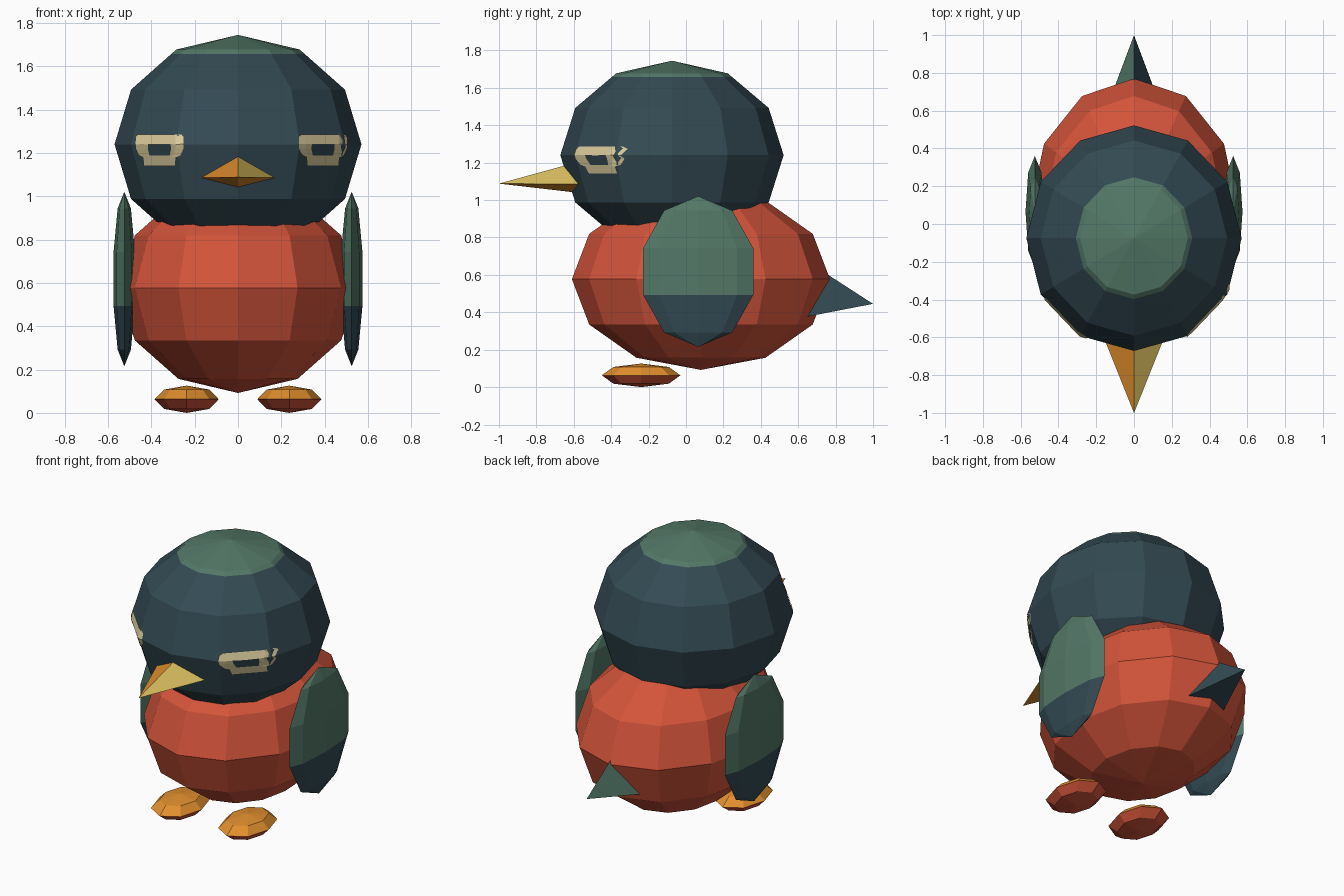
import bpy, bmesh
from mathutils import Vector
from mathutils.bvhtree import BVHTree

if "Cube" in bpy.data.objects:
    bpy.data.objects.remove(bpy.data.objects["Cube"])


def material(name, srgb):
    m = bpy.data.materials.new(name)
    m.diffuse_color = [((c + 0.055) / 1.055) ** 2.4 for c in srgb] + [1]
    m.use_nodes = True
    m.node_tree.nodes["Principled BSDF"].inputs["Base Color"].default_value = m.diffuse_color
    return m


TEAL = material("dark_teal", (0.20, 0.29, 0.325))
GREEN = material("moss_green", (0.325, 0.47, 0.405))
RED = material("brick_red", (0.83, 0.33, 0.23))
ORANGE = material("orange", (0.88, 0.56, 0.18))
YELLOW = material("pale_yellow", (0.87, 0.76, 0.38))
CREAM = material("cream", (0.86, 0.80, 0.61))


def finish(name, bm, mats, rule=None):
    """Turn a bmesh into an object; rule(face) picks the material slot."""
    if rule:
        for f in bm.faces:
            f.material_index = rule(f)
    me = bpy.data.meshes.new(name)
    bm.to_mesh(me)
    bm.free()
    for m in mats:
        me.materials.append(m)
    ob = bpy.data.objects.new(name, me)
    bpy.context.collection.objects.link(ob)
    return ob


def ball(center, radii, segs, rings):
    """Faceted ellipsoid."""
    bm = bmesh.new()
    bmesh.ops.create_uvsphere(bm, u_segments=segs, v_segments=rings, radius=1)
    for v in bm.verts:
        v.co = Vector(c + r * p for c, r, p in zip(center, radii, v.co))
    return bm


def spike(name, tip, base, mats, rule):
    """Pyramid from a tip and a ring of base points."""
    bm = bmesh.new()
    t = bm.verts.new(tip)
    ring = [bm.verts.new(p) for p in base]
    for a, b in zip(ring, ring[1:] + ring[:1]):
        bm.faces.new((t, a, b))
    bm.faces.new(ring)
    bmesh.ops.recalc_face_normals(bm, faces=bm.faces)
    bm.normal_update()
    return finish(name, bm, mats, rule)


# Body
finish("body", ball((0, 0.08, 0.577), (0.55, 0.69, 0.485), 12, 6), [RED])

# Head, with the crown cut off as a second colour
CROWN_Z = 1.657
bm = ball((0, -0.075, 1.24), (0.57, 0.597, 0.505), 12, 6)
head_surface = BVHTree.FromBMesh(bm)
bmesh.ops.bisect_plane(bm, geom=bm.verts[:] + bm.edges[:] + bm.faces[:],
                       plane_co=(0, 0, CROWN_Z), plane_no=(0, 0, 1))
finish("head", bm, [TEAL, GREEN],
       lambda f: int(f.calc_center_median().z > CROWN_Z))

# Eyes: thin plates laid on the head facets, with an open slot
EYE_ROWS = [(1.285, 0.10), (1.272, 0.11), (1.24, 0.11), (1.222, 0.11),
            (1.19, 0.095), (1.18, 0.075), (1.142, 0.072)]
EYE_COLS = [-1, -0.75, -0.48, 0, 0.48, 0.68, 1]


def eye(name, cx):
    bm = bmesh.new()
    grid = []
    for z, half in EYE_ROWS:
        row = []
        for u in EYE_COLS:
            hit, normal, _, _ = head_surface.ray_cast(
                Vector((cx + u * half, -3, z)), Vector((0, 1, 0)))
            row.append(bm.verts.new(hit + normal * 0.005))
        grid.append(row)
    for i in range(len(EYE_ROWS) - 1):
        for j in range(len(EYE_COLS) - 1):
            if i in (2, 3) and j in (2, 3):
                continue
            bm.faces.new((grid[i][j], grid[i + 1][j],
                          grid[i + 1][j + 1], grid[i][j + 1]))
    finish(name, bm, [CREAM])


eye("eye_left", -0.36)
eye("eye_right", 0.39)

# Beak: the upper right face is paler
spike("beak", (0, -1, 1.088),
      [(-0.2, -0.5, 1.085), (0, -0.5, 1.225), (0.2, -0.5, 1.085), (0, -0.5, 1.03)],
      [ORANGE, YELLOW],
      lambda f: int(f.normal.z > 0.1 and f.normal.x > 0.1))

# Tail: the upper left face is green
spike("tail", (0, 1, 0.445),
      [(0, 0.66, 0.665), (0.165, 0.56, 0.36), (-0.165, 0.56, 0.36)],
      [TEAL, GREEN],
      lambda f: int(f.normal.x < -0.1 and f.normal.z > 0))

# Wings and feet, one on each side
for side, s in (("left", -1), ("right", 1)):
    finish("wing_" + side, ball((s * 0.525, 0.065, 0.618), (0.052, 0.31, 0.403), 8, 5),
           [TEAL, GREEN], lambda f: int(f.calc_center_median().z > 0.5))
    finish("foot_" + side, ball((s * 0.237, -0.24, 0.063), (0.148, 0.21, 0.063), 8, 4),
           [RED, ORANGE], lambda f: int(f.calc_center_median().z > 0.063))
